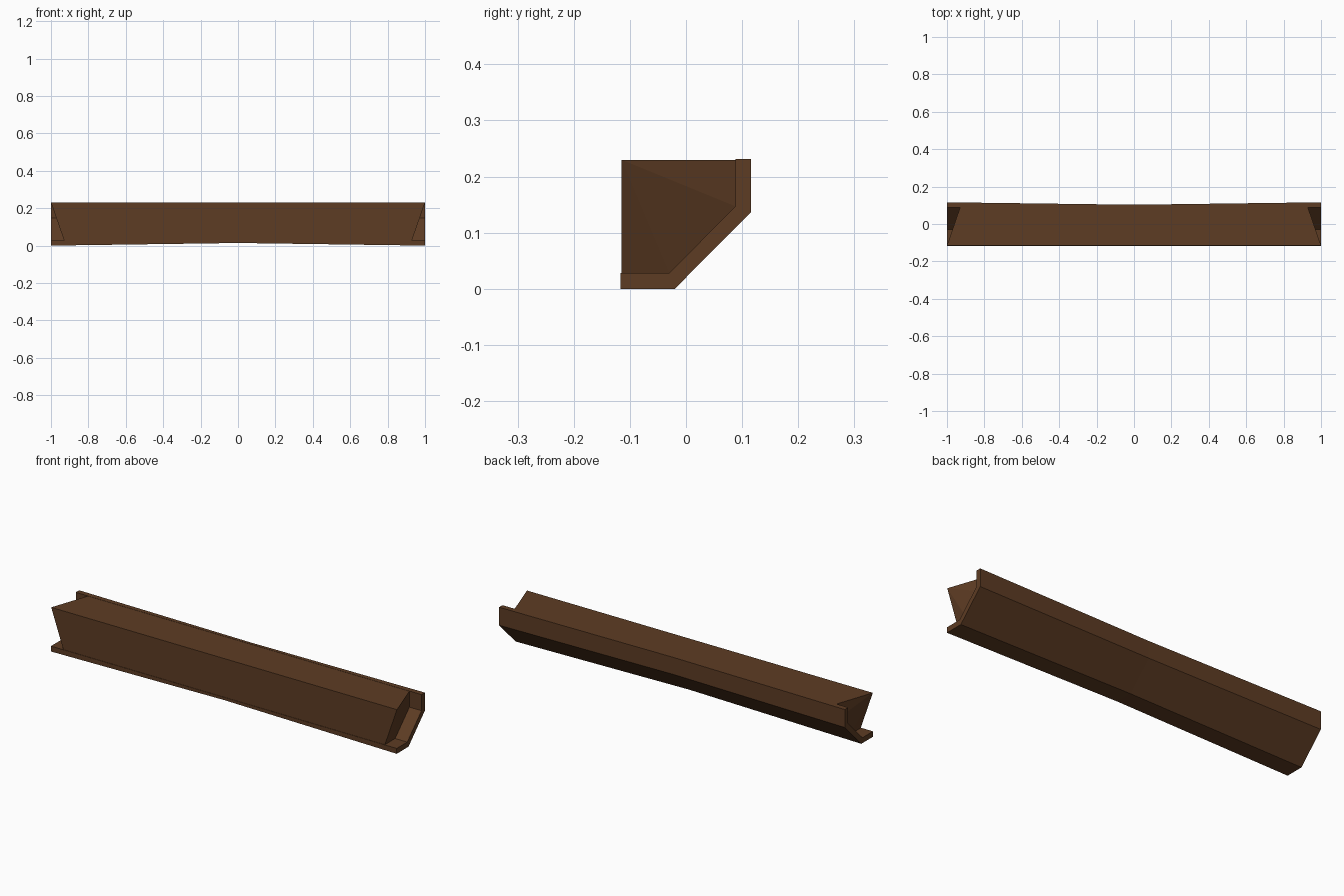
import bpy
import bmesh

cube = bpy.data.objects.get("Cube")
if cube:
    bpy.data.objects.remove(cube, do_unlink=True)

wood = bpy.data.materials.new("dark brown wood")
wood.use_nodes = True
brown = (0.11, 0.045, 0.017, 1)
wood.diffuse_color = brown
bsdf = wood.node_tree.nodes["Principled BSDF"]
bsdf.inputs["Base Color"].default_value = brown
bsdf.inputs["Roughness"].default_value = 0.9


def loft(name, sections, cap):
    """Skin a row of matching closed sections and cap both ends."""
    bm = bmesh.new()
    rings = [[bm.verts.new(p) for p in section] for section in sections]
    n = len(rings[0])
    for a, b in zip(rings, rings[1:]):
        for i in range(n):
            j = (i + 1) % n
            bm.faces.new((a[i], a[j], b[j], b[i]))
    for ring in (rings[0], rings[-1]):
        for face in cap:
            bm.faces.new([ring[i] for i in face])
    bmesh.ops.recalc_face_normals(bm, faces=bm.faces)
    mesh = bpy.data.meshes.new(name)
    bm.to_mesh(mesh)
    bm.free()
    mesh.materials.append(wood)
    obj = bpy.data.objects.new(name, mesh)
    bpy.context.collection.objects.link(obj)
    return obj


# Core beam: the front top edge runs full length, the other edges are undercut
core = [(-0.115, 0.23), (-0.115, 0.028), (-0.03, 0.028), (0.088, 0.147), (0.088, 0.23)]
reach = [1.0] + [0.93] * 4
core_sections = [[(side * x, y, z) for x, (y, z) in zip(reach, core)] for side in (-1, 1)]
loft("beam_core", core_sections, [(0, 1, 2), (0, 2, 3), (0, 3, 4)])

# Backing board: wraps the bottom, slope and back, thinner at mid-length
inner = [(0.088, 0.231), (0.088, 0.147), (-0.03, 0.028), (-0.117, 0.028)]
outer_end = [(-0.117, 0), (-0.02, 0), (0.116, 0.137), (0.116, 0.231)]
outer_mid = [(-0.117, 0.014), (-0.025, 0.014), (0.103, 0.142), (0.103, 0.231)]
board_sections = [
    [(x, y, z) for y, z in inner + outer]
    for x, outer in ((-1, outer_end), (0, outer_mid), (1, outer_end))
]
loft("backing_board", board_sections, [(0, 1, 6, 7), (1, 2, 5, 6), (2, 3, 4, 5)])
